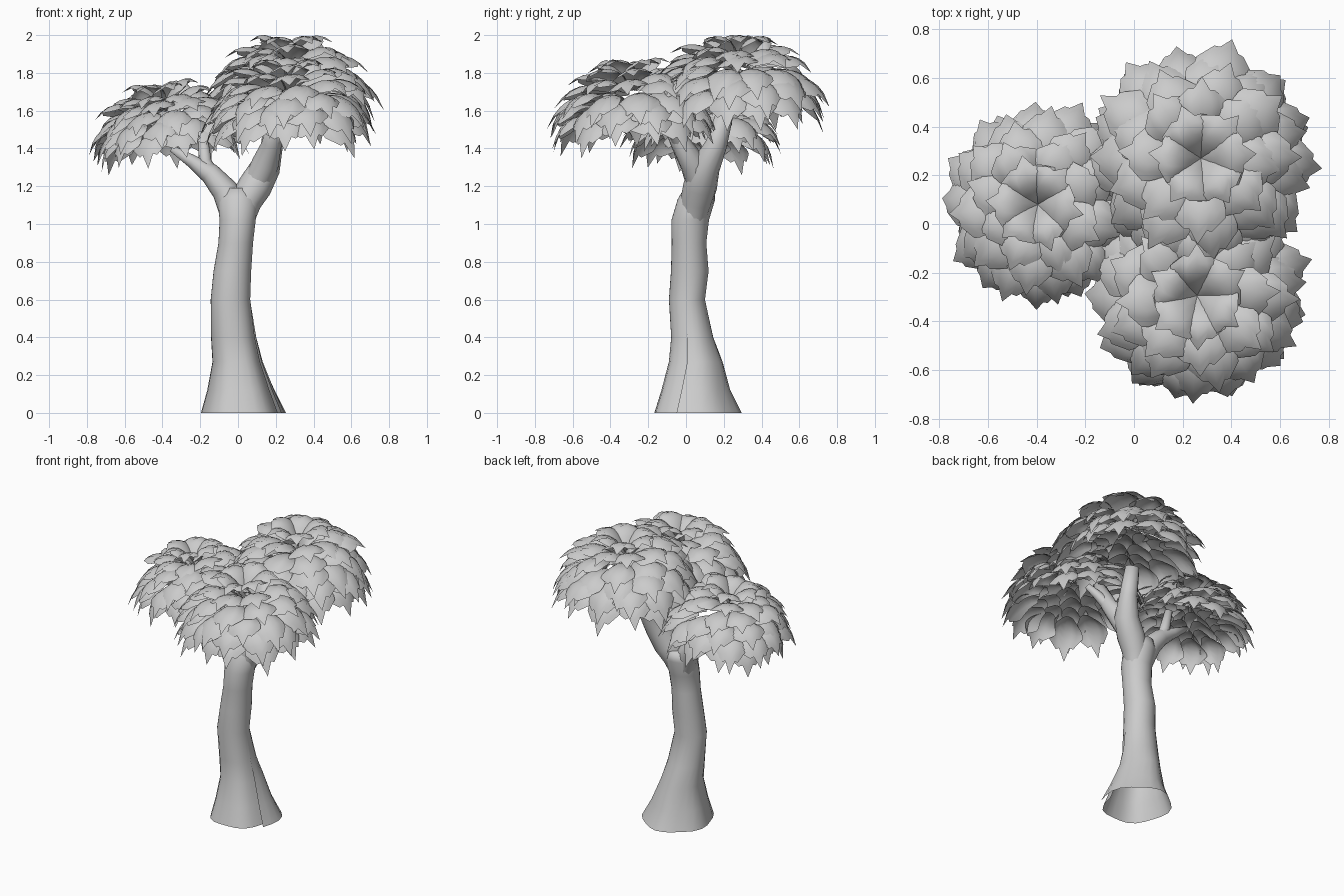
import bpy, bmesh, math, random
from mathutils import Vector, Euler

random.seed(7)
if "Cube" in bpy.data.objects:
    bpy.data.objects.remove(bpy.data.objects["Cube"], do_unlink=True)

GREY = (0.6, 0.6, 0.6, 1)
mat = bpy.data.materials.new("plain_grey")
mat.use_nodes = True
mat.diffuse_color = GREY
mat.node_tree.nodes["Principled BSDF"].inputs["Base Color"].default_value = GREY


def finish(bm, name):
    mesh = bpy.data.meshes.new(name)
    bm.to_mesh(mesh)
    bm.free()
    mesh.materials.append(mat)
    obj = bpy.data.objects.new(name, mesh)
    bpy.context.collection.objects.link(obj)
    for p in mesh.polygons:
        p.use_smooth = True


def bridge(bm, a, b):
    for i in range(len(a) - 1):
        bm.faces.new((a[i], a[i + 1], b[i + 1], b[i]))


# Trunk: rings of (z, centre x, centre y, radius x, radius y), open below,
# with an overlapping root fold that fades out upwards
def trunk(rings, sides=24, seam=-0.1):
    bm = bmesh.new()
    prev = None
    for z, cx, cy, rx, ry in rings:
        fold = max(0, 1 - z / 0.6)
        ring = []
        for i in range(sides + 1):
            f = i / sides
            a = seam - (1 - f) * (math.tau + 0.3 * fold)
            k = 1 + fold * (0.18 * (0.5 - f) + 0.04 * math.sin(5 * a))
            ring.append(bm.verts.new((cx + rx * k * math.cos(a), cy + ry * k * math.sin(a), z)))
        if prev:
            bridge(bm, prev, ring)
        prev = ring
    bm.faces.new(prev[:-1])
    bmesh.ops.remove_doubles(bm, verts=bm.verts, dist=0.0005)
    finish(bm, "trunk")


trunk([(0, .02, .045, .215, .232), (.12, .01, .04, .172, .183), (.27, -.005, .045, .13, .143),
       (.4, -.025, .03, .118, .112), (.6, -.04, .005, .105, .096), (.75, -.03, .02, .1, .1),
       (.9, -.012, .016, .092, .092), (1.02, -.002, .022, .096, .1), (1.13, .0, .055, .108, .1),
       (1.19, .0, .07, .075, .08)])


# Branches: tubes along a path of (x, y, z, radius)
def branch(name, path, sides=12):
    bm = bmesh.new()
    pts = [Vector(p[:3]) for p in path]
    prev = None
    for i, p in enumerate(pts):
        d = (pts[min(i + 1, len(pts) - 1)] - pts[max(i - 1, 0)]).normalized()
        u = d.cross(Vector((0, 1, 0))).normalized()
        v = d.cross(u)
        angles = [math.tau * k / sides for k in range(sides)]
        ring = [bm.verts.new(p + path[i][3] * (u * math.cos(a) + v * math.sin(a))) for a in angles]
        if prev:
            bridge(bm, prev + prev[:1], ring + ring[:1])
        prev = ring
    bm.faces.new(prev)
    bmesh.ops.recalc_face_normals(bm, faces=bm.faces)
    finish(bm, name)


branch("back_branch", [(.015, .035, 1.02, .07), (.04, .055, 1.12, .085), (.09, .075, 1.2, .09),
                       (.145, .1, 1.3, .08), (.18, .16, 1.42, .058), (.19, .21, 1.6, .045)])
branch("front_branch", [(.09, .075, 1.2, .07), (.145, .04, 1.32, .072),
                        (.18, -.03, 1.43, .052), (.2, -.11, 1.6, .04)])
branch("front_twig", [(.18, -.03, 1.42, .04), (.24, -.07, 1.5, .03), (.3, -.1, 1.56, .02)])
branch("side_branch", [(-.01, .04, 1.04, .08), (-.07, .07, 1.18, .07), (-.15, .08, 1.27, .055),
                       (-.24, .09, 1.33, .035), (-.35, .1, 1.4, .018)])
branch("side_twig", [(-.13, .08, 1.24, .045), (-.175, .09, 1.33, .035), (-.185, .12, 1.46, .025)])

# Leaf columns run from edge to edge; each stops at its own length for a toothed tip
COLUMNS = [-1, -.67, -.4, 0, .4, .67, 1]
LENGTHS = [.62, .82, .8, 1, .8, .82, .62]
STEPS = 6


def leaf(bm, place, angle, base, bend, tip, width):
    out = Vector((math.cos(angle), math.sin(angle), 0))
    side = Vector((-out.y, out.x, 0))
    up = Vector((0, 0, 1))
    prev = None
    for c, length in zip(COLUMNS, LENGTHS):
        col = []
        for s in range(STEPS + 1):
            t = length * s / STEPS
            pos = [(1 - t) ** 2 * a + 2 * t * (1 - t) * b + t * t * e
                   for a, b, e in zip(base, bend, tip)]
            tan = [(1 - t) * (b - a) + t * (e - b) for a, b, e in zip(base, bend, tip)]
            normal = (up * tan[0] - out * tan[1]).normalized()
            w = width * (.3 + .7 * math.sin(min(1, t / .6) * math.pi / 2))
            w *= 1 - .45 * max(0, t - .6) / .4
            # domed across, with a slight roll so that neighbours overlap
            p = out * pos[0] + up * pos[1] + side * c * w + normal * w * (.15 * c - .4 * c * c)
            col.append(bm.verts.new(place(p)))
        if prev:
            bridge(bm, col, prev)
        prev = col


# Leaf tiers: count, (radius, height) of base, bend and tip, half width
TIERS = [(6, (-.02, .85), (.2, 1.36), (.48, 1.13), .26),
         (8, (.08, .86), (.45, 1.22), (.72, .96), .25),
         (9, (.22, .85), (.64, 1.1), (.88, .75), .25),
         (11, (.36, .78), (.77, .95), (.99, .52), .25),
         (13, (.45, .68), (.87, .8), (1.02, .32), .25),
         (13, (.48, .55), (.85, .66), (.96, .17), .24)]


def canopy(name, x, y, top, radius, lean_x=0, lean_y=0):
    bm = bmesh.new()
    rise = .35 * (abs(lean_x) + abs(lean_y))
    centre = Vector((x, y, top - (1.185 + rise) * radius))
    turn = Euler((lean_y, -lean_x, 0)).to_matrix()

    def place(p):
        return centre + turn @ p * radius

    for tier, (count, base, bend, tip, width) in enumerate(TIERS):
        start = random.random() * math.tau
        for i in range(count):
            a = start + math.tau * (i + random.uniform(-.15, .15)) / count
            k = random.uniform(.95, 1.05)
            drop = random.uniform(-.1, .07) if tier else random.uniform(-.06, .02)
            leaf(bm, place, a, base, (bend[0], bend[1] + drop / 2),
                 (tip[0] * k, tip[1] + drop), width * random.uniform(.92, 1.08))
    finish(bm, name)


canopy("back_canopy", .275, .27, 2.0, .475)
canopy("front_canopy", .26, -.27, 1.875, .46, lean_y=.06)
canopy("side_canopy", -.35, .08, 1.77, .42, lean_x=.12)
